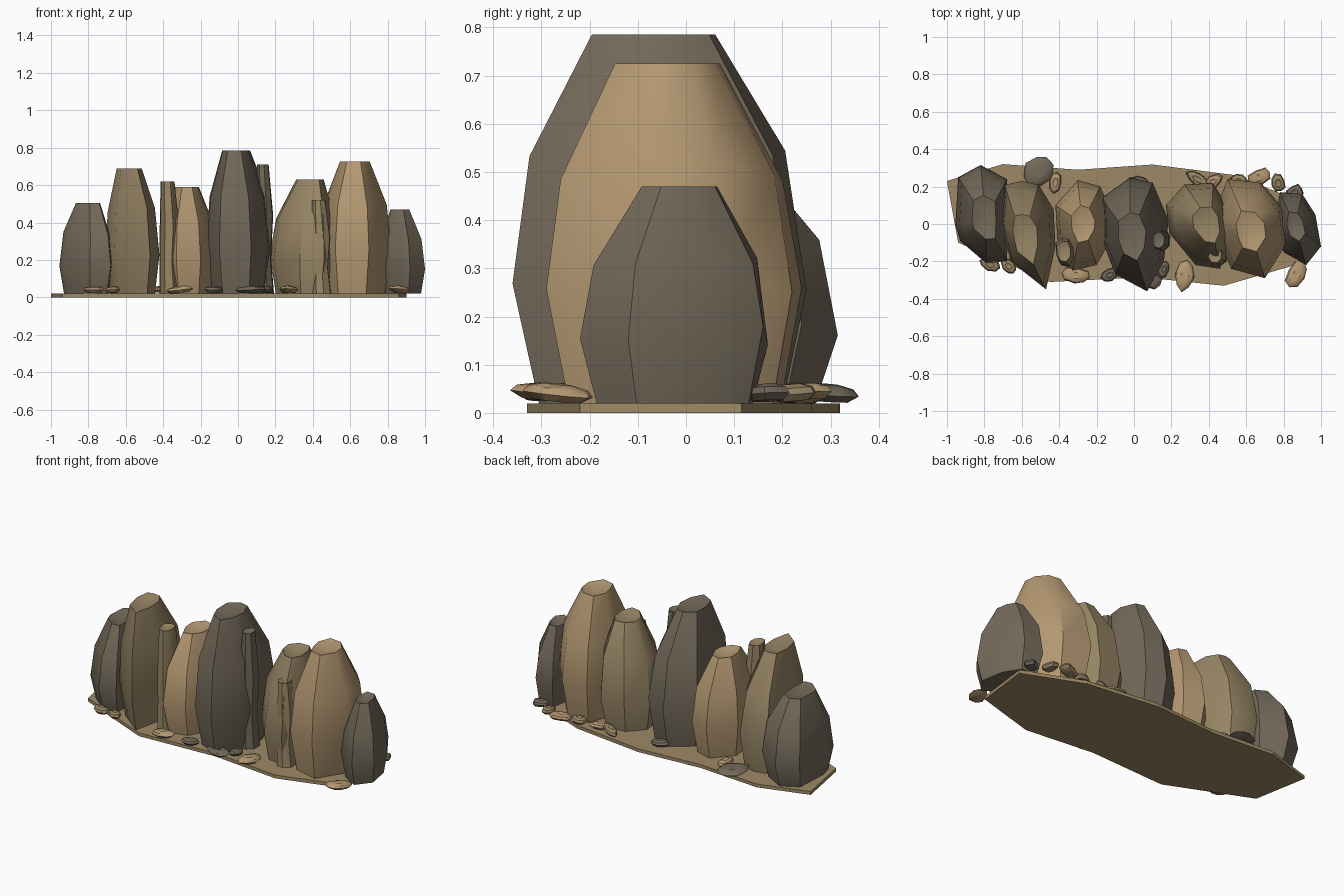
import bpy, bmesh, math, random
from mathutils import Vector, Matrix

if "Cube" in bpy.data.objects:
    bpy.data.objects.remove(bpy.data.objects["Cube"])

random.seed(4)


def material(name, rgb):
    m = bpy.data.materials.new(name)
    m.diffuse_color = (*rgb, 1)
    m.use_nodes = True
    m.node_tree.nodes["Principled BSDF"].inputs["Base Color"].default_value = m.diffuse_color
    return m


DARK = material("dark_stone", (0.17, 0.14, 0.10))
MID = material("grey_tan_stone", (0.31, 0.235, 0.13))
TAN = material("tan_stone", (0.45, 0.31, 0.165))
EARTH = material("earth", (0.34, 0.25, 0.13))


def finish(name, bm, mat, smooth=True):
    bmesh.ops.recalc_face_normals(bm, faces=bm.faces)
    me = bpy.data.meshes.new(name)
    bm.to_mesh(me)
    bm.free()
    ob = bpy.data.objects.new(name, me)
    bpy.context.collection.objects.link(ob)
    me.materials.append(mat)
    if smooth:
        bpy.context.view_layer.objects.active = ob
        ob.select_set(True)
        bpy.ops.object.shade_smooth_by_angle(angle=math.radians(40))
        ob.select_set(False)
    return ob


def loft(rings, dip):
    """Skin stacked rings, flat bottom, dented top."""
    bm = bmesh.new()
    vs = [[bm.verts.new(p) for p in r] for r in rings]
    n = len(vs[0])
    for a, b in zip(vs, vs[1:]):
        for i in range(n):
            j = (i + 1) % n
            bm.faces.new((a[i], a[j], b[j], b[i]))
    bm.faces.new(vs[0])
    c = sum((v.co for v in vs[-1]), Vector()) / n
    tip = bm.verts.new(c - Vector((0, 0, dip)))
    for i in range(n):
        bm.faces.new((vs[-1][i], vs[-1][(i + 1) % n], tip))
    return bm


def boulder(name, mat, h, top, top_scale, outline, base=0.83):
    """Tall rock: widest outline is scaled and shifted toward the top."""
    n = len(outline)
    c = Vector((sum(p[0] for p in outline) / n, sum(p[1] for p in outline) / n))
    t = Vector(top)
    rings = []
    for z, s, k in ((0.02, base, 0), (0.34 * h, 1, 0), (0.69 * h, 0.87, 0.3), (h, top_scale, 1)):
        m = c.lerp(t, k)
        ring = []
        for p in outline:
            q = m + (Vector(p) - c) * s
            dz = random.uniform(-0.02, 0.02) if 0.03 < z < h else 0
            ring.append((q.x, q.y, z + dz))
        rings.append(ring)
    finish(name, loft(rings, 0.03), mat)


# Main row of boulders
boulder("boulder_far_left", DARK, 0.505, (-0.80, 0.03), 0.45,
        [(-.82, .315), (-.94, .25), (-.955, 0), (-.93, -.09), (-.79, -.21), (-.68, -.2), (-.67, 0), (-.68, .24)])
boulder("boulder_left", MID, 0.69, (-0.58, -0.05), 0.46,
        [(-.69, .21), (-.71, .02), (-.66, -.2), (-.47, -.35), (-.42, -.12), (-.43, .08), (-.51, .21), (-.6, .23)])
boulder("boulder_centre_left", TAN, 0.59, (-0.27, 0), 0.41,
        [(-.42, .1), (-.41, -.08), (-.33, -.25), (-.2, -.22), (-.12, -.08), (-.11, .04), (-.18, .2), (-.3, .235)])
boulder("boulder_centre", DARK, 0.785, (-0.01, -0.06), 0.42,
        [(-.17, .14), (-.165, -.1), (-.1, -.27), (.07, -.36), (.16, -.2), (.185, .02), (.1, .22), (-.02, .25)])
boulder("boulder_centre_right", MID, 0.63, (0.39, 0), 0.42,
        [(.17, .1), (.19, -.05), (.33, -.22), (.46, -.24), (.52, -.1), (.5, .1), (.42, .22), (.27, .21)])
boulder("boulder_right", TAN, 0.725, (0.62, -0.035), 0.41,
        [(.43, .06), (.46, -.1), (.52, -.24), (.7, -.29), (.82, -.1), (.8, .08), (.68, .22), (.5, .24)])
boulder("boulder_far_right", DARK, 0.47, (0.865, -0.01), 0.4,
        [(.78, .17), (.75, 0), (.8, -.15), (.92, -.22), (1.0, -.12), (.97, .05), (.9, .16)])


# Slim standing stones in front of the row
def slim_stone(name, mat, x, y, rx, ry, h):
    rings = []
    rad = [random.uniform(0.9, 1.08) for _ in range(8)]
    for z, s, dx in ((0.02, 1, 0.008), (0.3 * h, 0.85, 0), (0.62 * h, 0.95, 0.006), (h, 0.68, -0.005)):
        rings.append([(x + dx + rx * s * r * math.cos(i * math.pi / 4 + .3),
                       y + ry * s * r * math.sin(i * math.pi / 4 + .3), z) for i, r in enumerate(rad)])
    finish(name, loft(rings, 0.02), mat)


slim_stone("slim_stone_left", MID, -0.37, -0.145, 0.06, 0.085, 0.62)
slim_stone("slim_stone_centre", DARK, 0.135, -0.085, 0.048, 0.07, 0.71)
slim_stone("slim_stone_right", MID, 0.435, -0.165, 0.055, 0.07, 0.52)

# Flat pebbles scattered round the foot: x, y, half length, half width, turn
PEBBLES = {
    DARK: [(-.51, .285, .095, .075, 60), (-.13, -.27, .05, .035, 20), (.02, .22, .06, .035, 0),
           (.07, -.285, .095, .05, 150), (.16, -.24, .05, .03, 70), (.86, .17, .05, .04, 30)],
    MID: [(-.77, -.215, .06, .035, 160), (-.67, -.225, .05, .035, 120), (.34, .24, .07, .035, 150),
          (.56, .23, .05, .04, 20), (.77, .22, .05, .04, 110)],
    TAN: [(-.42, .225, .06, .035, 80), (-.31, -.275, .08, .045, 170), (.27, -.275, .085, .05, 80),
          (.42, .225, .06, .035, 30), (.67, .25, .07, .045, 25), (.87, -.27, .085, .055, 60)],
}
for mat, rows in PEBBLES.items():
    for k, (x, y, a, b, turn) in enumerate(rows):
        rad = [random.uniform(0.85, 1.1) for _ in range(8)]
        turned = Matrix.Translation((x, y, 0.042)) @ Matrix.Rotation(math.radians(turn), 4, 'Z') \
            @ Matrix.Rotation(random.uniform(-.12, .12), 4, 'Y')
        rings = [[turned @ Vector((a * s * r * math.cos(i * math.pi / 4), b * s * r * math.sin(i * math.pi / 4), z))
                  for i, r in enumerate(rad)]
                 for z, s in ((-0.017, 0.7), (-0.003, 1), (0.01, 0.85), (0.018, 0.4))]
        finish(f"{mat.name}_pebble_{k + 1}", loft(rings, 0.01), mat)

# Thin irregular base slab
slab = [(-1, .23), (-.94, -.1), (-.45, -.31), (.05, -.285), (.48, -.33), (.86, -.22),
        (.9, .115), (.55, .26), (.1, .318), (-.3, .29), (-.7, .32)]
bm = bmesh.new()
face = bm.faces.new([bm.verts.new((x, y, 0)) for x, y in slab])
up = bmesh.ops.extrude_face_region(bm, geom=[face])
bmesh.ops.translate(bm, vec=(0, 0, 0.02), verts=[g for g in up["geom"] if isinstance(g, bmesh.types.BMVert)])
finish("base_slab", bm, EARTH, smooth=False)
